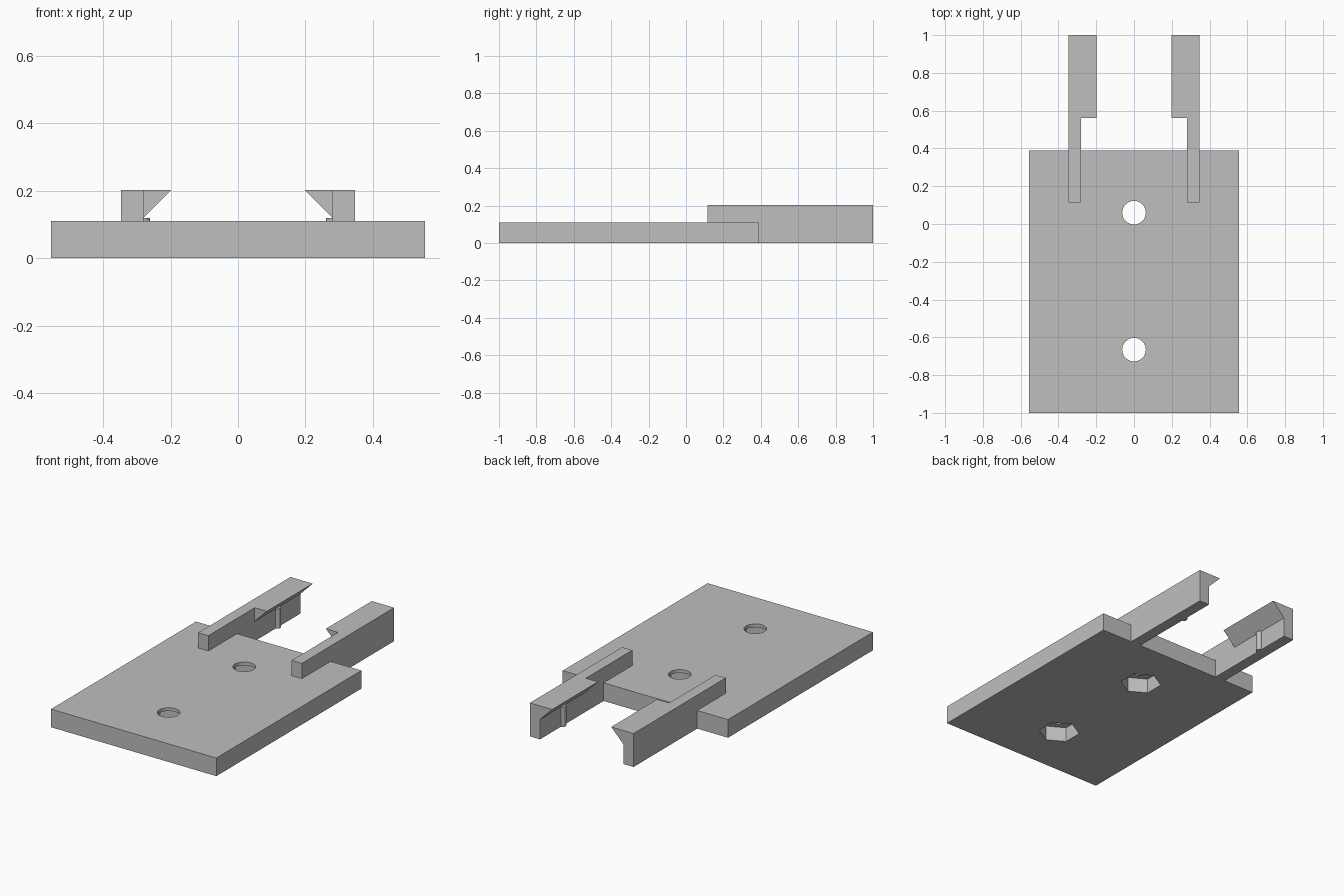
import bpy, bmesh, math
from mathutils import Vector

if "Cube" in bpy.data.objects:
    bpy.data.objects.remove(bpy.data.objects["Cube"])

grey = bpy.data.materials.new("grey plastic")
grey.diffuse_color = (0.52, 0.52, 0.52, 1)
grey.use_nodes = True
grey.node_tree.nodes["Principled BSDF"].inputs["Base Color"].default_value = grey.diffuse_color


def prism(name, profile, axis, lo, hi):
    """Extrude a closed 2D profile along one axis (0 = x, 1 = y, 2 = z)."""
    bm = bmesh.new()

    def point(a, b, depth):
        p = [a, b]
        p.insert(axis, depth)
        return Vector(p)

    base = bm.faces.new([bm.verts.new(point(a, b, lo)) for a, b in profile])
    ext = bmesh.ops.extrude_face_region(bm, geom=[base])
    shift = Vector((0, 0, 0))
    shift[axis] = hi - lo
    verts = [v for v in ext["geom"] if isinstance(v, bmesh.types.BMVert)]
    bmesh.ops.translate(bm, verts=verts, vec=shift)
    bmesh.ops.recalc_face_normals(bm, faces=bm.faces[:])
    mesh = bpy.data.meshes.new(name)
    bm.to_mesh(mesh)
    bm.free()
    mesh.materials.append(grey)
    obj = bpy.data.objects.new(name, mesh)
    bpy.context.collection.objects.link(obj)
    return obj


def ring(cx, cy, r, n, start=0.0):
    return [(cx + r * math.cos(start + math.tau * i / n),
             cy + r * math.sin(start + math.tau * i / n)) for i in range(n)]


def mirror_x(profile, s):
    return [(s * x, z) for x, z in profile]


# Base plate
T = 0.11
plate = prism("base_plate", [(-0.555, -1), (0.555, -1), (0.555, 0.39), (-0.555, 0.39)], 2, 0, T)

# Round bolt holes with hexagonal nut pockets underneath
for i, y in enumerate((0.06, -0.665)):
    for kind, outline, top in (("bolt_hole", ring(0, y, 0.0625, 32), 0.2),
                               ("nut_pocket", ring(0, y, 0.115, 6, math.pi / 2), 0.09)):
        cutter = prism(f"{kind}_cutter_{i + 1}", outline, 2, -0.1, top)
        cutter.hide_render = True
        cutter.hide_viewport = True
        cutter.display_type = 'WIRE'
        cut = plate.modifiers.new(f"{kind}_{i + 1}", 'BOOLEAN')
        cut.operation = 'DIFFERENCE'
        cut.solver = 'EXACT'
        cut.object = cutter

# Clip arms: raised rail on the plate, full height behind it
arm_side = [(0.115, T), (0.39, T), (0.39, 0), (1, 0), (1, 0.203), (0.115, 0.203)]
hook = [(0.28, 0.12), (0.28, 0.203), (0.198, 0.203)]
for s, side in ((-1, "left"), (1, "right")):
    prism(f"{side}_arm", arm_side, 0, *sorted((s * 0.28, s * 0.348)))
    # Overhanging wedge along the inner top edge
    prism(f"{side}_hook", mirror_x(hook, s), 1, 0.56, 1)
    # Small detent rib under the wedge
    prism(f"{side}_rib", ring(s * 0.282, 0.78, 0.02, 12), 2, 0, 0.12)
